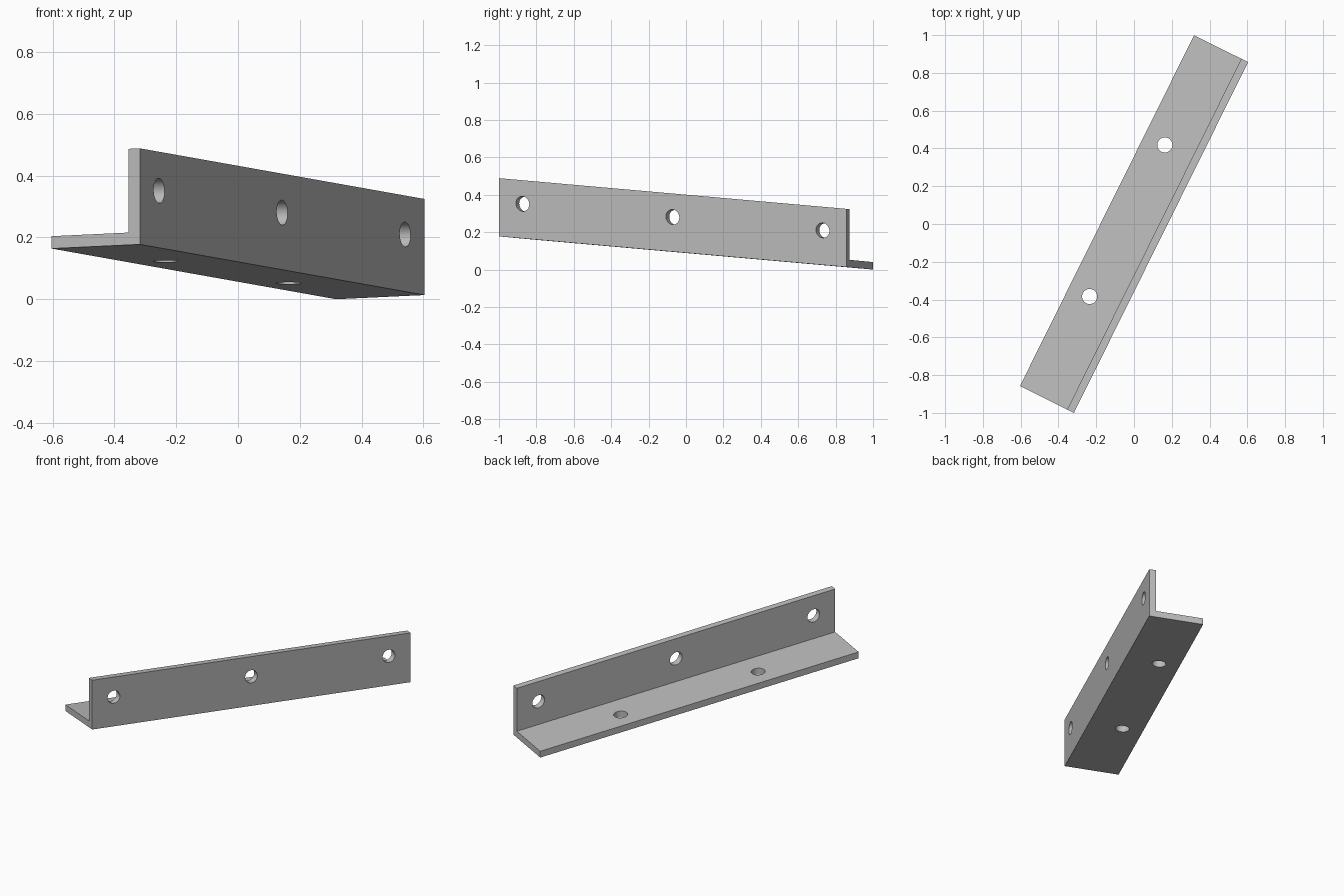
import bpy, bmesh, math
from mathutils import Matrix, Vector

cube = bpy.data.objects.get("Cube")
if cube:
    bpy.data.objects.remove(cube, do_unlink=True)

LENGTH, WIDTH, HEIGHT, THICK, RADIUS = 2.074, 0.32, 0.311, 0.04, 0.04
HOLE_OFFSET = 0.2


def make_object(name, bm):
    bmesh.ops.recalc_face_normals(bm, faces=bm.faces)
    mesh = bpy.data.meshes.new(name)
    bm.to_mesh(mesh)
    bm.free()
    obj = bpy.data.objects.new(name, mesh)
    bpy.context.collection.objects.link(obj)
    return obj


# L-shaped section extruded along its length
profile = [(0, 0), (WIDTH, 0), (WIDTH, THICK), (THICK, THICK), (THICK, HEIGHT), (0, HEIGHT)]
bm = bmesh.new()
section = bm.faces.new([bm.verts.new((0, w, h)) for w, h in profile])
extruded = bmesh.ops.extrude_face_region(bm, geom=[section], use_keep_orig=True)
moved = [v for v in extruded["geom"] if isinstance(v, bmesh.types.BMVert)]
bmesh.ops.translate(bm, verts=moved, vec=(LENGTH, 0, 0))
bracket = make_object("angle_bracket", bm)

# Bolt holes: three through the upright leg, two through the flat leg
bm = bmesh.new()


def add_drill(position, rotation):
    bmesh.ops.create_cone(bm, cap_ends=True, segments=40, radius1=RADIUS, radius2=RADIUS,
                          depth=THICK * 3, matrix=Matrix.Translation(position) @ rotation)


for t in (0.068, 0.5, 0.932):
    add_drill((t * LENGTH, THICK / 2, 0.185), Matrix.Rotation(math.pi / 2, 4, "X"))
for t in (0.284, 0.716):
    add_drill((t * LENGTH, HOLE_OFFSET, THICK / 2), Matrix.Identity(4))
drills = make_object("hole_cutters", bm)
drills.hide_render = True

cut = bracket.modifiers.new("bolt_holes", "BOOLEAN")
cut.operation = "DIFFERENCE"
cut.solver = "EXACT"
cut.object = drills
bpy.context.view_layer.objects.active = bracket
bracket.select_set(True)
drills.select_set(False)
bpy.ops.object.modifier_apply(modifier=cut.name)
bpy.data.objects.remove(drills, do_unlink=True)

# Slanted placement: both legs slope while the ends stay upright
along = Vector((0.922, 1.857, -0.164)) / LENGTH
across = Vector((-0.286, 0.142, -0.0135)) / WIDTH
origin = Vector((-0.318, -1.0, 0.1775))
slant = Matrix((along, across, (0, 0, 1))).transposed().to_4x4()
bracket.data.transform(Matrix.Translation(origin) @ slant)

# Plain grey metal
grey = bpy.data.materials.new("grey_metal")
grey.use_nodes = True
colour = (0.5, 0.5, 0.5, 1)
grey.diffuse_color = colour
grey.node_tree.nodes["Principled BSDF"].inputs["Base Color"].default_value = colour
bracket.data.materials.clear()
bracket.data.materials.append(grey)
bpy.ops.object.shade_smooth_by_angle(angle=math.radians(30))
